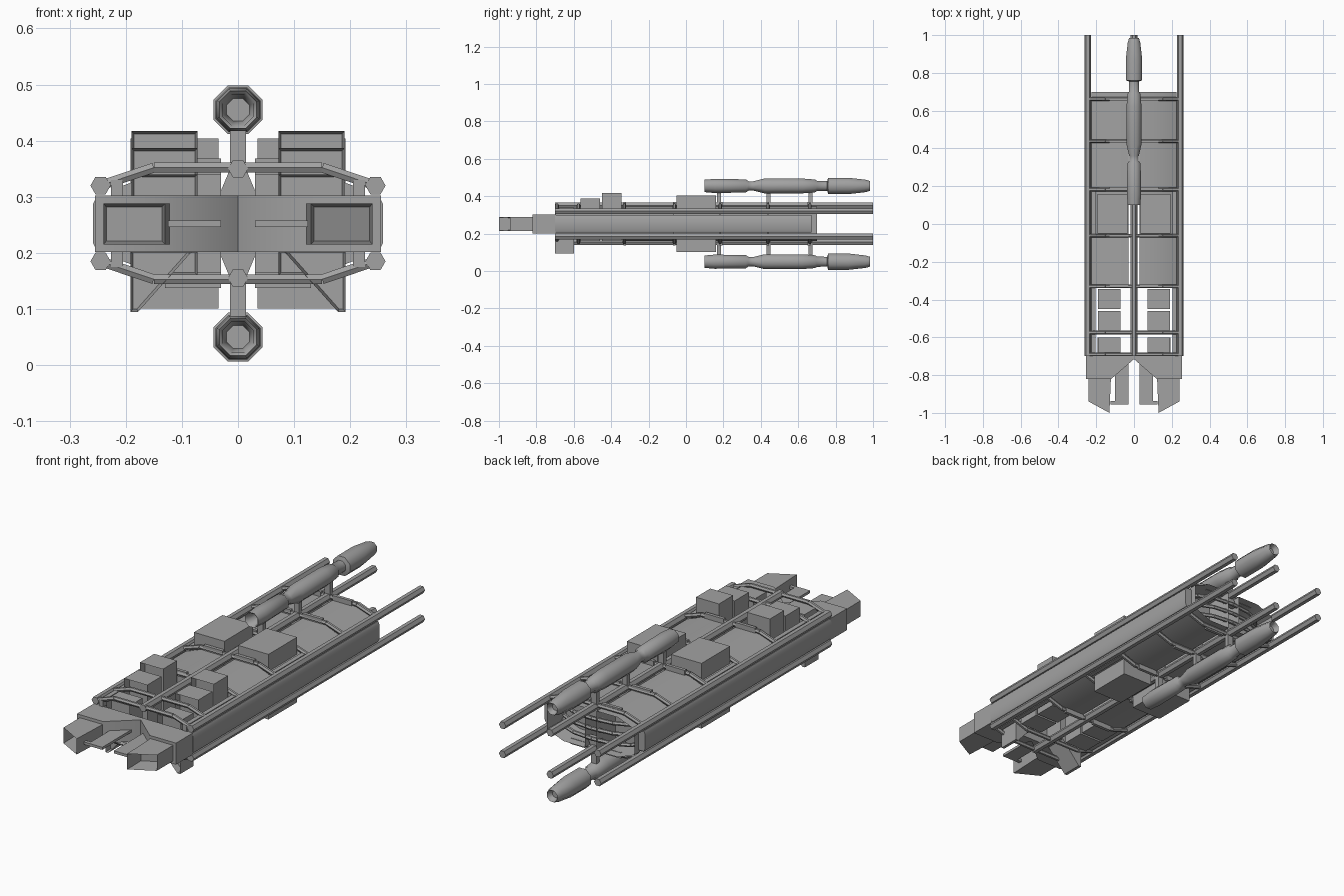
import bpy, bmesh, math
from mathutils import Vector

if "Cube" in bpy.data.objects:
    bpy.data.objects.remove(bpy.data.objects["Cube"])

MID = 0.2525  # height of the horizontal symmetry plane
hull_grey = bpy.data.materials.new("hull_grey")
hull_grey.diffuse_color = (0.36, 0.36, 0.36, 1)
hull_grey.use_nodes = True
hull_grey.node_tree.nodes["Principled BSDF"].inputs["Base Color"].default_value = hull_grey.diffuse_color


def finish(name, bm, mx=False, mz=False):
    """Mirror left/right and up/down, then make a smooth-by-angle object."""
    for axis, on in ((0, mx), (2, mz)):
        if on:
            new = bmesh.ops.duplicate(bm, geom=bm.verts[:] + bm.edges[:] + bm.faces[:])["geom"]
            for v in new:
                if isinstance(v, bmesh.types.BMVert):
                    v.co[axis] = (2 * MID if axis == 2 else 0) - v.co[axis]
    bmesh.ops.recalc_face_normals(bm, faces=bm.faces[:])
    me = bpy.data.meshes.new(name)
    bm.to_mesh(me)
    bm.free()
    me.materials.append(hull_grey)
    ob = bpy.data.objects.new(name, me)
    bpy.context.collection.objects.link(ob)
    bpy.ops.object.select_all(action='DESELECT')
    ob.select_set(True)
    bpy.context.view_layer.objects.active = ob
    bpy.ops.object.shade_smooth_by_angle(angle=math.radians(46))
    return ob


def skin(bm, rings):
    """Join rings of points into a closed solid."""
    loops = [[bm.verts.new(p) for p in r] for r in rings]
    n = len(loops[0])
    for a, b in zip(loops, loops[1:]):
        for i in range(n):
            bm.faces.new((a[i], a[(i + 1) % n], b[(i + 1) % n], b[i]))
    caps = [bm.faces.new(loops[0]), bm.faces.new(loops[-1])]
    bm.normal_update()
    return caps


def along_y(bm, prof, y0, y1):
    return skin(bm, [[(x, y, z) for x, z in prof] for y in (y0, y1)])


def along_z(bm, prof, z0, z1):
    return skin(bm, [[(x, y, z) for x, y in prof] for z in (z0, z1)])


def box(bm, x0, x1, y0, y1, z0, z1):
    return along_y(bm, [(x0, z0), (x1, z0), (x1, z1), (x0, z1)], y0, y1)


def tube(bm, a, b, r, sides=6):
    a, b = Vector(a), Vector(b)
    d = (b - a).normalized()
    u = d.cross(Vector((0, 0, 1)) if abs(d.z) < 0.9 else Vector((1, 0, 0))).normalized()
    w = d.cross(u)
    ang = [2 * math.pi * i / sides for i in range(sides)]
    skin(bm, [[p + r * (math.cos(t) * u + math.sin(t) * w) for t in ang] for p in (a, b)])


def path(bm, pts, r, sides=6):
    for a, b in zip(pts, pts[1:]):
        tube(bm, a, b, r, sides)


def recess(bm, face, rim, depth):
    """Hollow a front or rear face, leaving a thin rim."""
    bmesh.ops.recalc_face_normals(bm, faces=bm.faces[:])
    bmesh.ops.inset_region(bm, faces=[face], thickness=rim, use_even_offset=True)
    for v in face.verts:
        v.co.y += depth


# Hull cells: flat on top, sloping to the sides, split by a centre slit
cell = [(0.03, 0.345), (0.14, 0.345), (0.225, 0.312), (0.225, 0.193), (0.14, 0.16), (0.03, 0.16)]
bm = bmesh.new()
for y0, y1 in ((-0.33, -0.065), (-0.06, 0.18), (0.185, 0.435)):
    along_y(bm, cell, y0, y1)
finish("hull_cells", bm, mx=True)

# Rear cell: open at the back
bm = bmesh.new()
caps = along_y(bm, cell, 0.44, 0.70)
recess(bm, caps[1], 0.012, -0.12)
finish("rear_cell", bm, mx=True)

# Bowed bars inside the open rear
bm = bmesh.new()
for z in (0.205, MID, 0.30):
    path(bm, [(0, 0.69, z), (0.10, 0.68, z), (0.17, 0.65, z), (0.215, 0.59, z)], 0.009)
finish("rear_bars", bm, mx=True)

# Raised blocks amidships, above and below
bm = bmesh.new()
box(bm, 0.035, 0.192, -0.05, 0.16, 0.30, 0.404)
finish("midship_blocks", bm, mx=True, mz=True)

# Side armour strips
bm = bmesh.new()
along_y(bm, [(0.222, 0.205), (0.252, 0.205), (0.258, 0.217), (0.258, 0.288),
             (0.252, 0.30), (0.222, 0.30)], -0.70, 0.67)
finish("side_strips", bm, mx=True)

# Long rods
bm = bmesh.new()
tube(bm, (0.245, -0.70, 0.32), (0.245, 1.0, 0.32), 0.018)
finish("outer_rods", bm, mx=True, mz=True)
bm = bmesh.new()
tube(bm, (0, -0.70, 0.35), (0, 1.0, 0.35), 0.018)
finish("centre_rods", bm, mz=True)

# Cross frames following the hull outline, with edge rails
bm = bmesh.new()
for y in (-0.69, -0.575, -0.33, -0.062, 0.182, 0.438, 0.662):
    path(bm, [(0, y, 0.352), (0.15, y, 0.352), (0.245, y, 0.32)], 0.010)
finish("cross_frames", bm, mx=True, mz=True)
bm = bmesh.new()
box(bm, 0.205, 0.226, -0.70, -0.33, 0.30, 0.33)
box(bm, 0.205, 0.226, -0.062, 0.182, 0.30, 0.33)
finish("edge_rails", bm, mx=True, mz=True)
bm = bmesh.new()
for y in (-0.335, -0.07, 0.18, 0.43, 0.65):
    box(bm, 0.03, 0.13, y, y + 0.015, 0.34, 0.368)
finish("deck_ribs", bm, mx=True, mz=True)

# Stepped launcher boxes with hollow fronts
bm = bmesh.new()
for y0, y1, z0, z1 in ((-0.695, -0.60, 0.20, 0.34), (-0.565, -0.46, 0.16, 0.387),
                       (-0.45, -0.345, 0.16, 0.417)):
    caps = box(bm, 0.072, 0.19, y0, y1, z0, z1)
    recess(bm, caps[0], 0.005, 0.03)
finish("launcher_boxes", bm, mx=True)

# Wedges below the front launchers
bm = bmesh.new()
caps = along_y(bm, [(0.08, 0.205), (0.178, 0.095), (0.192, 0.095), (0.192, 0.205)], -0.70, -0.60)
recess(bm, caps[0], 0.005, 0.03)
finish("lower_wedges", bm, mx=True)

# Nose block with a V notch
bm = bmesh.new()
along_z(bm, [(0, -0.715), (0.12, -0.82), (0.255, -0.82), (0.255, -0.695), (0, -0.695)], 0.202, 0.302)
finish("nose_block", bm, mx=True)

# Outer prongs with hollow slanted mouths
bm = bmesh.new()
ring = lambda z: [(0.122, -0.81, z), (0.24, -0.81, z), (0.24, -0.94, z), (0.13, -1.0, z)]
skin(bm, [ring(0.215), ring(0.288)])
bm.normal_update()
mouth = min(bm.faces, key=lambda f: f.calc_center_median().y)
recess(bm, mouth, 0.006, 0.09)
finish("outer_prongs", bm, mx=True)

# Thin inner prongs
bm = bmesh.new()
along_z(bm, [(0.03, -0.735), (0.03, -0.955), (0.125, -0.955), (0.125, -0.938),
             (0.10, -0.938), (0.10, -0.79)], 0.246, 0.258)
finish("inner_prongs", bm, mx=True)

# Pods above and below: eight-sided, hollow at the front
bm = bmesh.new()
profile = [(0.18, 0.022), (0.105, 0.03), (0.10, 0.036), (0.155, 0.041), (0.32, 0.038), (0.335, 0.027),
           (0.36, 0.027), (0.42, 0.043), (0.62, 0.043), (0.69, 0.037), (0.70, 0.03),
           (0.755, 0.028), (0.76, 0.047), (0.87, 0.047), (0.96, 0.036), (0.985, 0.028), (0.96, 0.016)]
skin(bm, [[(r * math.cos(t), y, 0.455 + r * math.sin(t))
           for t in (math.pi / 8 + math.pi / 4 * i for i in range(8))] for y, r in profile])
finish("pods", bm, mz=True)

# Pylons carrying the pods
bm = bmesh.new()
for y in (0.165, 0.43, 0.655):
    skin(bm, [[(-w, y, z), (w, y, z), (w, y + 0.022, z), (-w, y + 0.022, z)]
              for w, z in ((0.035, 0.30), (0.014, 0.35), (0.014, 0.43))])
finish("pod_pylons", bm, mz=True)
